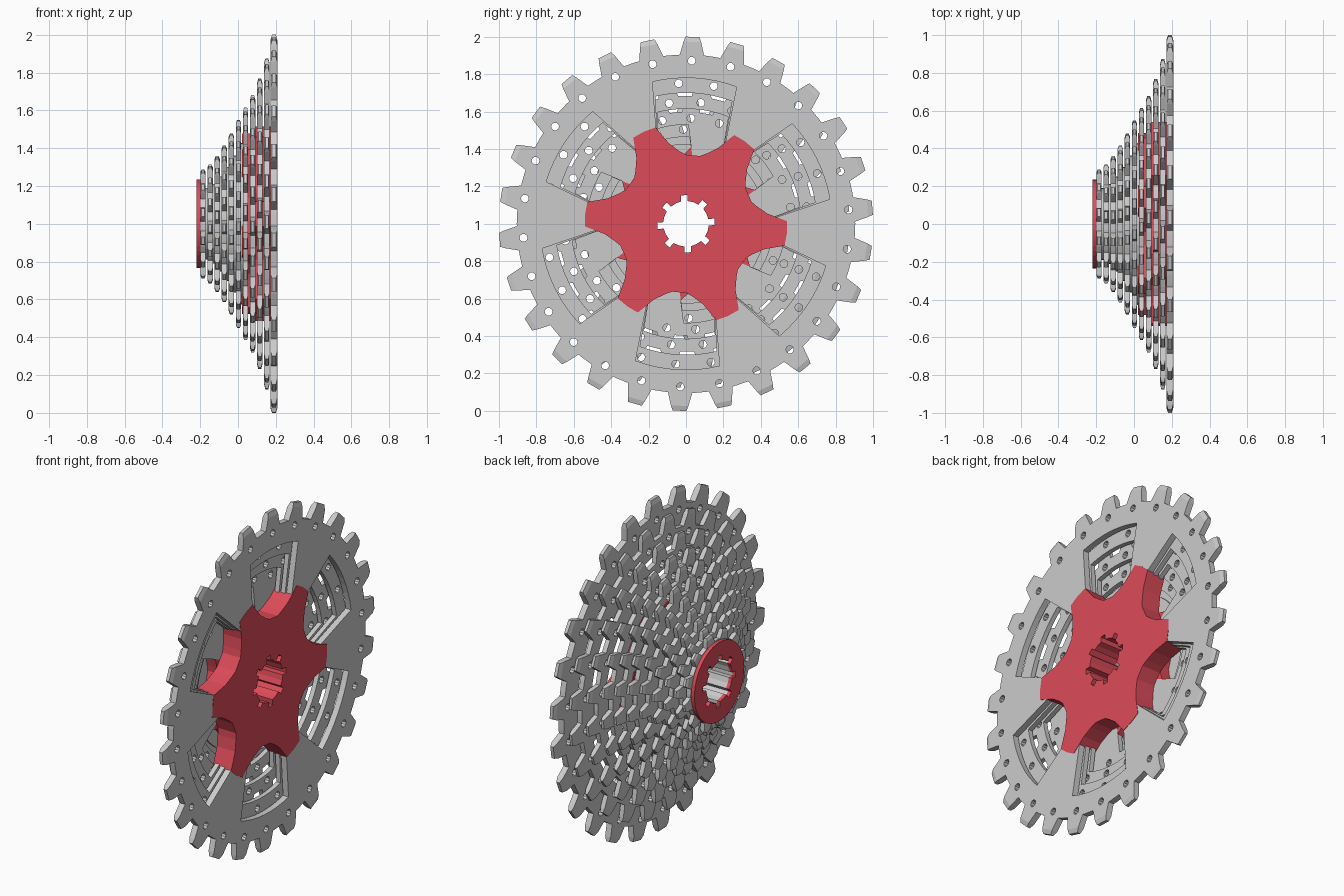
import bpy, bmesh
from math import sin, cos, pi, radians, asin
from mathutils import Matrix

if "Cube" in bpy.data.objects:
    bpy.data.objects.remove(bpy.data.objects["Cube"])

# Local (x, y, z) -> world (y, z, x): the profile faces +x, axle at z = 1
TURN = Matrix(((0, 0, 1, 0), (1, 0, 0, 0), (0, 1, 0, 1), (0, 0, 0, 1)))

red = bpy.data.materials.new("red_anodised")
red.diffuse_color = (0.72, 0.07, 0.10, 1)
red.use_nodes = True
red.node_tree.nodes["Principled BSDF"].inputs["Base Color"].default_value = red.diffuse_color


def polar(r, deg):
    return (r * cos(radians(deg)), r * sin(radians(deg)))


def circle(r, n, cx=0, cy=0):
    return [(cx + r * cos(2 * pi * i / n), cy + r * sin(2 * pi * i / n)) for i in range(n)]


def spline_bore():
    """Hub bore with eight square notches."""
    pts = []
    for k in range(8):
        a = 45 * k + 4
        pts += [polar(0.122, a - 22.5), polar(0.122, a - 8), polar(0.154, a - 6.5),
                polar(0.154, a + 6.5), polar(0.122, a + 8)]
    return pts


def window_cut(r_out, half_out, r_in, half_in, phase):
    """Inner outline leaving six tabs that point to the axle."""
    a_out = asin(half_out / r_out) * 180 / pi
    a_in = asin(half_in / r_in) * 180 / pi
    pts = []
    for k in range(6):
        c = phase + 60 * k
        pts.append(polar(r_in, c - a_in))
        pts += [polar(r_out, c - a_out + 2 * a_out * j / 8) for j in range(9)]
        pts.append(polar(r_in, c + a_in))
    return pts


def star(r_tip, r_valley, phase):
    """Six-armed carrier outline."""
    pts = []
    for k in range(6):
        c = phase + 60 * k
        for r, a in ((r_valley, -24), (r_valley * 1.06, -19), (r_valley * 1.19, -12.5),
                     (r_tip, -7), (r_tip * 1.003, 0), (r_tip, 7),
                     (r_valley * 1.19, 12.5), (r_valley * 1.06, 19), (r_valley, 24)):
            pts.append(polar(r, c + a))
    return pts


def add_teeth(bm, n, root, tip, half, phase):
    """Tapered teeth whose ends are thinned on both sides."""
    w = 2 * pi * root / n
    mid = root + (tip - root) * 0.72
    rows = ((root - 0.012, w * 0.31, half), (mid, w * 0.215, half), (tip, w * 0.17, half * 0.55))
    for k in range(n):
        rot = Matrix.Rotation(radians(phase) + 2 * pi * k / n, 4, 'Z')
        rings = [[bm.verts.new(rot @ Matrix.Translation((r, sy * hw, sz * ht)).translation)
                  for sy, sz in ((-1, -1), (1, -1), (1, 1), (-1, 1))] for r, hw, ht in rows]
        bm.faces.new(rings[0][::-1])
        bm.faces.new(rings[-1])
        for lo, hi in zip(rings, rings[1:]):
            for i in range(4):
                j = (i + 1) % 4
                bm.faces.new((lo[i], lo[j], hi[j], hi[i]))


def plate(name, loops, x0, x1, mat=None, teeth=None):
    """Extrude a filled outline with holes between x0 and x1."""
    half = (x1 - x0) / 2
    cu = bpy.data.curves.new(name + "_profile", 'CURVE')
    cu.dimensions = '2D'
    cu.fill_mode = 'BOTH'
    cu.extrude = half
    for pts in loops:
        s = cu.splines.new('POLY')
        s.points.add(len(pts) - 1)
        for p, (x, y) in zip(s.points, pts):
            p.co = (x, y, 0, 1)
        s.use_cyclic_u = True
    tmp = bpy.data.objects.new(name + "_tmp", cu)
    me = bpy.data.meshes.new_from_object(tmp)
    bpy.data.objects.remove(tmp)
    bm = bmesh.new()
    bm.from_mesh(me)
    bmesh.ops.remove_doubles(bm, verts=bm.verts, dist=1e-5)
    if teeth:
        add_teeth(bm, *teeth[:3], half, teeth[3])
    bm.transform(Matrix.Translation(((x0 + x1) / 2, 0, 0)) @ TURN)
    bmesh.ops.recalc_face_normals(bm, faces=bm.faces)
    for f in bm.faces:
        f.smooth = False
    bm.to_mesh(me)
    bm.free()
    me.name = name
    me.materials.clear()
    if mat:
        me.materials.append(mat)
    ob = bpy.data.objects.new(name, me)
    bpy.context.collection.objects.link(ob)
    return ob


# Sprockets, largest to smallest
tips = (1.0, 0.875, 0.77, 0.68, 0.615, 0.55, 0.48, 0.415, 0.36, 0.315, 0.29)
counts = (26, 25, 24, 23, 22, 21, 20, 18, 16, 14, 12)
windows = ((0.78, 0.225, 0.42, 0.175, 86.5), (0.70, 0.205, 0.42, 0.172, 86.5),
           (0.615, 0.19, 0.42, 0.17, 86.5), (0.53, 0.14, 0.36, 0.12, 104),
           (0.465, 0.13, 0.36, 0.12, 104))
for i, (tip, n) in enumerate(zip(tips, counts)):
    root = tip - (0.095 - 0.0045 * i)
    x = 0.19 - 0.0375 * i
    phase = 88 + 5 * i
    body = circle(root, n * 4)
    inner = window_cut(*windows[i]) if i < 5 else spline_bore()
    loops = [body, inner]
    if i < 5:  # row of small drilled holes under the teeth
        loops += [circle(0.021, 10, *polar(root - 0.033, phase + 360 * k / n)) for k in range(n)]
    t = 0.018 if i == 0 else 0.014
    plate(f"sprocket_{i + 1}", loops, x - t, x + t, teeth=(n, root, tip, phase))
    if i > 4:  # spacer toward the next larger sprocket
        plate(f"spacer_{i + 1}", [circle(root - 0.05, 48), spline_bore()], x + t, x + 0.0235)

# Red carriers and lock ring
plate("large_carrier", [star(0.54, 0.37, 54.5), spline_bore()], 0.09, 0.21, red)
plate("small_carrier", [star(0.485, 0.35, 73), spline_bore()], 0.022, 0.09, red)
plate("lock_ring", [circle(0.235, 48), spline_bore()], -0.22, -0.199, red)
